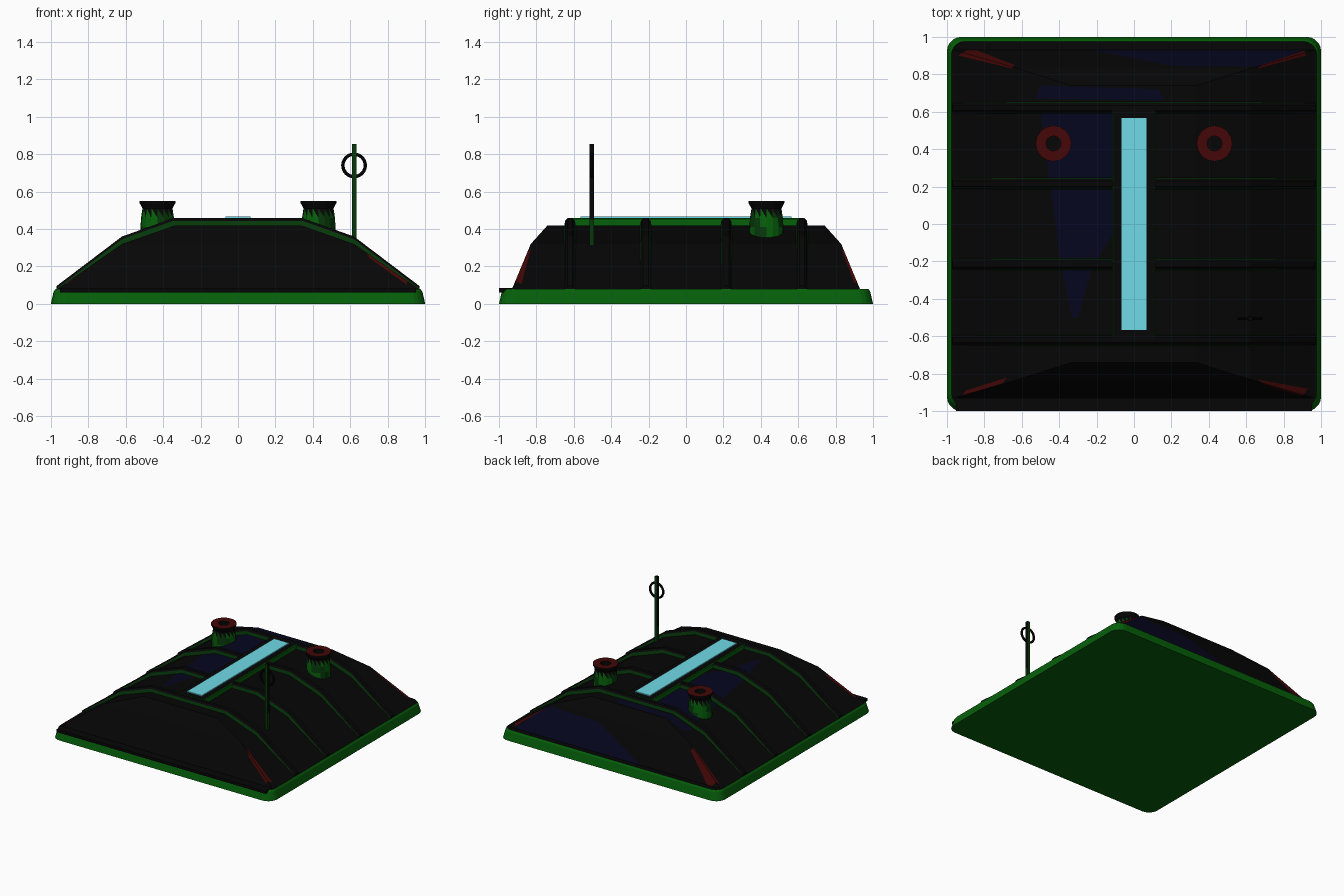
import bpy, bmesh, math

if "Cube" in bpy.data.objects:
    bpy.data.objects.remove(bpy.data.objects["Cube"])


def material(name, rgb):
    m = bpy.data.materials.new(name)
    m.use_nodes = True
    m.diffuse_color = (*rgb, 1)
    m.node_tree.nodes["Principled BSDF"].inputs["Base Color"].default_value = (*rgb, 1)
    return m


BLACK, GREEN, DARK_GREEN, RED, BLUE, CYAN = range(6)
PALETTE = [material("black", (.0018, .0018, .0018)), material("green", (.0018, .115, .003)),
           material("dark green", (.0018, .04, .003)), material("dark red", (.058, .002, .002)),
           material("dark blue", (.0018, .0018, .014)), material("pale cyan", (.16, .7, .8))]


def finish(name, bm, rule):
    """Turn a bmesh into an object, colouring each face by a rule."""
    bm.normal_update()
    bmesh.ops.recalc_face_normals(bm, faces=bm.faces)
    bm.normal_update()
    for f in bm.faces:
        f.material_index = rule(f)
    mesh = bpy.data.meshes.new(name)
    bm.to_mesh(mesh)
    bm.free()
    for m in PALETTE:
        mesh.materials.append(m)
    ob = bpy.data.objects.new(name, mesh)
    bpy.context.collection.objects.link(ob)
    return ob


def loft(rings):
    """Join equal-length rings of points and cap both ends."""
    bm = bmesh.new()
    rows = [[bm.verts.new(p) for p in ring] for ring in rings]
    n = len(rows[0])
    for a, b in zip(rows, rows[1:]):
        for i in range(n):
            j = (i + 1) % n
            bm.faces.new((a[i], a[j], b[j], b[i]))
    bm.faces.new(rows[0][::-1])
    bm.faces.new(rows[-1])
    bm.normal_update()
    return bm


def rect(x, y, z, cx=0, cy=0):
    return [(cx + sx * x, cy + sy * y, z) for sx, sy in ((-1, -1), (1, -1), (1, 1), (-1, 1))]


def rounded(half, radius, z, steps=5):
    pts = []
    for k, (sx, sy) in enumerate(((1, 1), (-1, 1), (-1, -1), (1, -1))):
        for i in range(steps + 1):
            a = math.pi / 2 * (k + i / steps)
            pts.append((sx * (half - radius) + radius * math.cos(a),
                        sy * (half - radius) + radius * math.sin(a), z))
    return pts


def circle(r, z, n=16):
    return [(r * math.cos(2 * math.pi * i / n), r * math.sin(2 * math.pi * i / n), z)
            for i in range(n)]


def top_black(f):
    return BLACK if f.normal.z > .9 else GREEN


# Base slab and front lip
finish("base", loft([rounded(1, .08, 0), rounded(.985, .075, .065), rounded(.975, .07, .08)]), top_black)
finish("front_lip", loft([rect(.95, .04, .062, 0, -.96), rect(.95, .04, .084, 0, -.96)]),
       lambda f: BLACK)

# Faceted roof, with painted patches cut into its faces (convex outlines, seen from above)
patches = [
    (RED, [(-.94, .9), (-.87, .94), (-.64, .85), (-.65, .83)]),
    (RED, [(.66, .83), (.68, .85), (.91, .925), (.92, .9)]),
    (RED, [(-.92, -.92), (-.9, -.89), (-.68, -.82), (-.7, -.85)]),
    (RED, [(.93, -.88), (.9, -.92), (.7, -.86), (.66, -.83)]),
    (BLUE, [(-.5, .6), (-.11, .6), (-.11, -.05), (-.22, -.22), (-.39, -.22)]),
    (BLUE, [(-.39, -.22), (-.22, -.22), (-.3, -.5), (-.33, -.5)]),
    (BLUE, [(-.53, .67), (-.5, .74), (.13, .72), (.16, .66)]),
    (BLUE, [(-.24, .931), (.91, .931), (.66, .84), (.2, .845)]),
]


def edges_of(poly):
    return list(zip(poly, poly[1:] + poly[:1]))


def inside(p, poly):
    signs = [(b[0] - a[0]) * (p.y - a[1]) - (b[1] - a[1]) * (p.x - a[0]) > 0
             for a, b in edges_of(poly)]
    return all(signs) or not any(signs)


roof = loft([rect(.965, .93, .08), rect(.62, .83, .32), rect(.335, .74, .42)])
for colour, poly in patches:
    for a, b in edges_of(poly):
        bmesh.ops.bisect_plane(roof, geom=roof.verts[:] + roof.edges[:] + roof.faces[:],
                               dist=.00001, plane_co=(*a, 0),
                               plane_no=(b[1] - a[1], a[0] - b[0], 0))


def roof_colour(f):
    c = f.calc_center_median()
    return next((colour for colour, poly in patches if inside(c, poly)), BLACK)


finish("roof", roof, roof_colour)

# Four arched ribs with tapered green sides and chamfered crests
half_arch = [(.97, .075), (.97, .095), (.62, .36), (.345, .458)]
rib_section = [(-.031, .04), (-.026, .014), (-.014, 0), (.014, 0), (.026, .014), (.031, .04)]


def arch(y, drop):
    right = [(x, y, z - drop) for x, z in half_arch]
    return right + [(-x, y, z) for x, y, z in reversed(right)]


for i, y in enumerate((-.62, -.215, .215, .62)):
    finish(f"rib_{i + 1}", loft([arch(y + d, drop) for d, drop in rib_section]),
           lambda f: DARK_GREEN if abs(f.normal.y) > .9 else BLACK)

# Raised spine with a green edge, and its light strip
finish("spine", loft([rect(.115, .61, .4), rect(.115, .61, .454), rect(.11, .605, .46)]), top_black)
finish("light_strip", loft([rect(.067, .565, .455), rect(.067, .565, .468)]), lambda f: CYAN)

# Pair of flared vents with a jagged painted collar and mottled body
vent_profile = [(.093, .34), (.091, .41), (.088, .46), (.08, .51), (.096, .54), (.096, .55),
                (.04, .55), (.04, .49)]


def vent_colour(f):
    c = f.calc_center_median()
    if f.normal.z > .9 and c.z > .54:
        return RED
    if c.z > .48 or c.xy.length < .05:
        return BLACK
    return DARK_GREEN if math.sin(3 * math.atan2(c.y, c.x) + 25 * c.z) > .2 else GREEN


for side, x in (("left", .43), ("right", -.43)):
    bm = loft([circle(r, z) for r, z in vent_profile])
    collar = [f for f in bm.faces if len(f.verts) == 4 and .46 < f.calc_center_median().z < .5]
    bmesh.ops.triangulate(bm, faces=collar)
    vent = finish(side + "_vent", bm, vent_colour)
    vent.location = (x, .43, 0)

# Aerial mast with a loop
mast = loft([rect(.012, .012, z, .62, -.505) for z in (.31, .45, .855)])
finish("aerial_mast", mast,
       lambda f: DARK_GREEN if abs(f.normal.y) > .5 or f.calc_center_median().z < .45 else BLACK)
bpy.ops.mesh.primitive_torus_add(location=(.62, -.505, .74), rotation=(math.pi / 2, 0, 0),
                                 major_radius=.06, minor_radius=.009,
                                 major_segments=24, minor_segments=8)
loop = bpy.context.object
loop.name = "aerial_loop"
loop.data.materials.append(PALETTE[BLACK])
bpy.ops.object.shade_smooth_by_angle()
